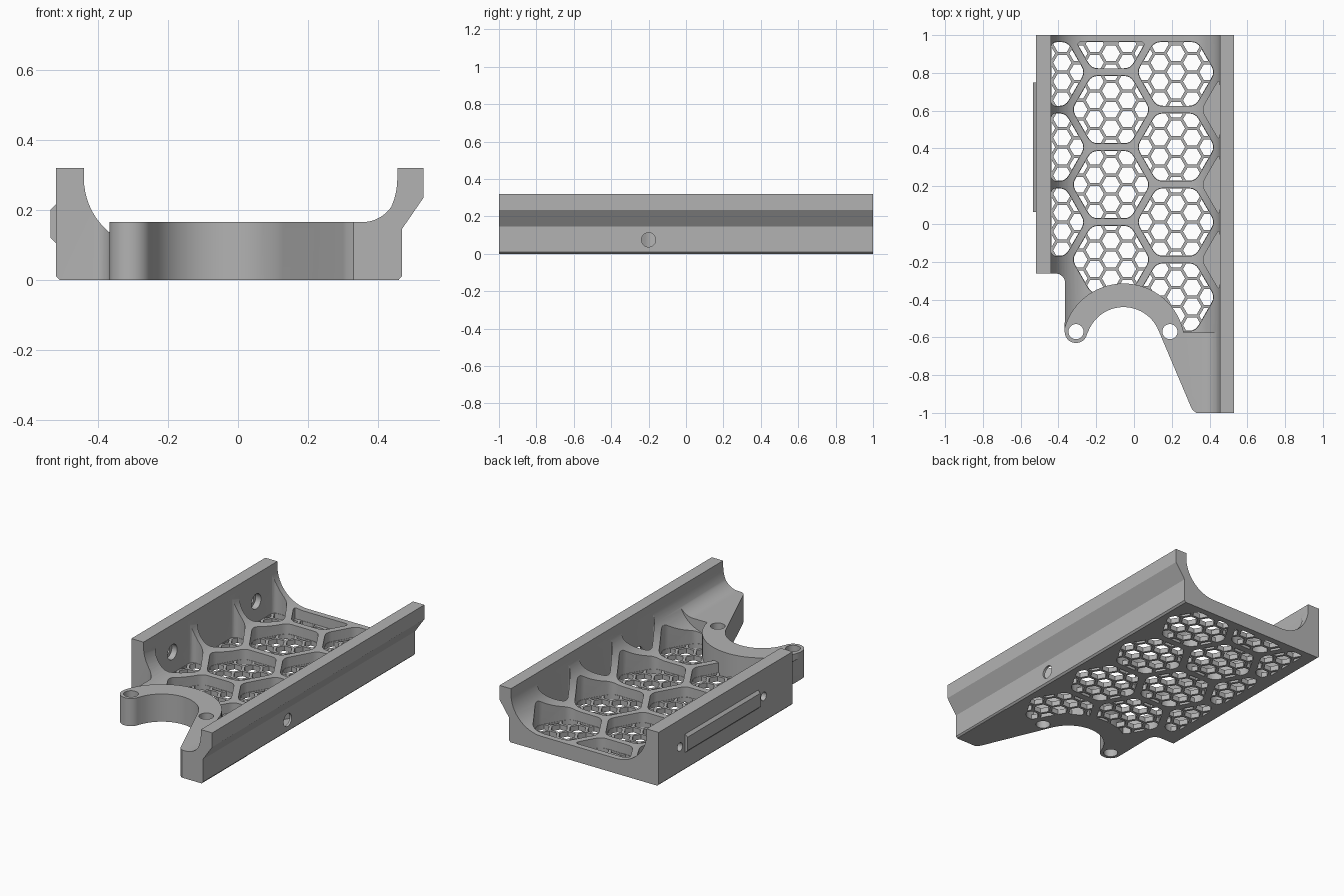
import bpy, bmesh, math
from mathutils import Vector

cube = bpy.data.objects.get("Cube")
if cube:
    bpy.data.objects.remove(cube)

grey = bpy.data.materials.new("light grey")
grey.use_nodes = True
grey.diffuse_color = (0.45, 0.45, 0.45, 1)
grey.node_tree.nodes["Principled BSDF"].inputs["Base Color"].default_value = grey.diffuse_color


def prisms(name, outlines, lo, hi, axis="z"):
    """One object holding an extruded solid for each outline."""
    place = {"x": lambda a, b, t: (t, a, b),
             "y": lambda a, b, t: (a, t, b),
             "z": lambda a, b, t: (a, b, t)}[axis]
    bm = bmesh.new()
    for pts in outlines:
        low = [bm.verts.new(place(a, b, lo)) for a, b in pts]
        high = [bm.verts.new(place(a, b, hi)) for a, b in pts]
        bm.faces.new(low)
        bm.faces.new(high)
        for i in range(len(pts)):
            j = (i + 1) % len(pts)
            bm.faces.new((low[i], low[j], high[j], high[i]))
    bmesh.ops.recalc_face_normals(bm, faces=bm.faces)
    mesh = bpy.data.meshes.new(name)
    bm.to_mesh(mesh)
    bm.free()
    mesh.materials.append(grey)
    ob = bpy.data.objects.new(name, mesh)
    bpy.context.collection.objects.link(ob)
    return ob


def combine(ob, tool, operation):
    """Apply a boolean and remove its tool."""
    mod = ob.modifiers.new("boolean", "BOOLEAN")
    mod.operation = operation
    mod.solver = "EXACT"
    mod.object = tool
    bpy.context.view_layer.objects.active = ob
    bpy.ops.object.modifier_apply(modifier=mod.name)
    bpy.data.objects.remove(tool)


def arc(cx, cy, r, start, end, n=16):
    angles = [math.radians(start + (end - start) * i / n) for i in range(n + 1)]
    return [(cx + r * math.cos(a), cy + r * math.sin(a)) for a in angles]


def circle(cx, cy, r, n=32):
    return arc(cx, cy, r, 0, 360, n)[:-1]


def hexagon(cx, cy, flats):
    return circle(cx, cy, flats / math.sqrt(3), 6)


def clip(pts, nx, ny, d):
    """Keep the part of a polygon where nx*x + ny*y <= d."""
    out = []
    for i, p in enumerate(pts):
        q = pts[(i + 1) % len(pts)]
        a, b = nx * p[0] + ny * p[1] - d, nx * q[0] + ny * q[1] - d
        if a <= 0:
            out.append(p)
        if a * b < 0:
            t = a / (a - b)
            out.append((p[0] + (q[0] - p[0]) * t, p[1] + (q[1] - p[1]) * t))
    return out


def clip_to(pts, region, margin):
    """Clip to a convex counter-clockwise region shrunk by a margin."""
    for i, p in enumerate(region):
        q = region[(i + 1) % len(region)]
        n = Vector((q[1] - p[1], p[0] - q[0])).normalized()
        pts = clip(pts, n.x, n.y, n.x * p[0] + n.y * p[1] - margin)
        if len(pts) < 3:
            return []
    return pts


def rounded(pts, size):
    out = []
    for i in range(len(pts)):
        p, c, q = (Vector(pts[k % len(pts)]) for k in (i - 1, i, i + 1))
        a = c + (p - c) * min(0.4, size / (p - c).length)
        b = c + (q - c) * min(0.4, size / (q - c).length)
        for t in (0, 0.25, 0.5, 0.75, 1):
            out.append(tuple(a * (1 - t) ** 2 + c * 2 * t * (1 - t) + b * t ** 2))
    return out


def area(pts):
    return sum(p[0] * q[1] - q[0] * p[1] for p, q in zip(pts, pts[1:] + pts[:1])) / 2


# Trough section with curved inner walls, run along the full length
section = ([(-0.51, 0), (-0.52, 0.01), (-0.52, 0.32), (-0.44, 0.32)]
           + arc(-0.24, 0.29, 0.2, 180, 270) + arc(0.255, 0.29, 0.2, 270, 360)
           + [(0.455, 0.32), (0.53, 0.32), (0.53, 0.235), (0.468, 0.145),
              (0.468, 0.01), (0.458, 0)])
body = prisms("tray_body", [section], -1, 1, "y")

# Large hexagonal pockets in staggered columns
pitch = 0.397
column = pitch * math.sqrt(3) / 2
cx, cy = 0.222, 0.01
centres = [(cx, cy + k * pitch) for k in (-1, 0, 1, 2)]
centres += [(cx - column, cy + (k + 0.5) * pitch) for k in (-1, 0, 1, 2)]
centres += [(cx - 2 * column, cy + k * pitch) for k in (0, 1, 2)]
wall_centres = [(cx + column, cy + (k + 0.5) * pitch) for k in (-1, 0, 1)]


def pocket(x, y):
    pts = hexagon(x, y, 0.36)
    for n in ((-1, 0, 0.44), (1, 0, 0.454), (0, 1, 0.965)):
        pts = clip(pts, *n)
    return pts


pockets = [pocket(*c) for c in centres]
cut_shapes = [rounded(p, 0.035) for p in pockets + [pocket(*c) for c in wall_centres]]
combine(body, prisms("pocket_cutter", cut_shapes, 0.03, 0.5), "DIFFERENCE")

# Fine honeycomb holes through each pocket floor
small = pitch / 4
holes = []
for shape in cut_shapes[:len(pockets)]:
    for i in range(-12, 5):
        for j in range(-9, 12):
            x = cx + i * small * math.sqrt(3) / 2
            y = cy + (j + (i % 2) / 2) * small
            cell = clip_to(hexagon(x, y, small - 0.016), shape, 0.002)
            if cell and area(cell) > 0.0002:
                holes.append(cell)
combine(body, prisms("honeycomb_cutter", holes, -0.1, 0.06), "DIFFERENCE")

# Raised front block and curved arm
block = ([(0, 0), (0, 0.165)] + arc(0.355, 0.265, 0.1, 270, 360)
         + [(0.46, 0.2), (0.46, 0)])
combine(body, prisms("front_block", [block], -1, -0.575, "y"), "UNION")
combine(body, prisms("arm_disc", [circle(-0.055, -0.64, 0.325, 72)], 0, 0.165), "UNION")

# Plan outline trims the arm opening, the short wall and the slanted front
plan = ([(-0.6, 1.1), (-0.6, -0.262)] + arc(-0.415, -0.312, 0.05, 90, 0, 8)
        + arc(-0.307, -0.57, 0.06, 180, 350, 16)
        + arc(-0.055, -0.64, 0.2, 158, 24, 32)
        + [(0.3, -0.965), (0.31, -0.985), (0.33, -1.0), (0.33, -1.1), (0.6, -1.1), (0.6, 1.1)])
combine(body, prisms("plan_trim", [plan], -0.2, 0.6), "INTERSECT")

# Arm holes, wall hole and counterbored screw holes
arm_holes = [circle(x, -0.57, 0.04) for x in (-0.307, 0.19)]
combine(body, prisms("arm_hole_cutter", arm_holes, -0.1, 0.3), "DIFFERENCE")
combine(body, prisms("wall_hole_cutter", [circle(-0.2, 0.075, 0.038)], 0.43, 0.6, "x"),
        "DIFFERENCE")
for r, lo, hi in ((0.025, -0.6, -0.4), (0.045, -0.475, -0.38)):
    screws = [circle(y, 0.157, r) for y in (0.01, 0.8)]
    combine(body, prisms("screw_cutter", screws, lo, hi, "x"), "DIFFERENCE")

# Chamfered plate on the outside of the short wall
strip = [(-0.515, 0.105), (-0.52, 0.105), (-0.535, 0.12),
         (-0.535, 0.2), (-0.52, 0.215), (-0.515, 0.215)]
prisms("side_plate", [strip], 0.063, 0.75, "y")

bpy.ops.object.select_all(action="DESELECT")
body.select_set(True)
bpy.context.view_layer.objects.active = body
bpy.ops.object.shade_smooth_by_angle(angle=math.radians(30))
